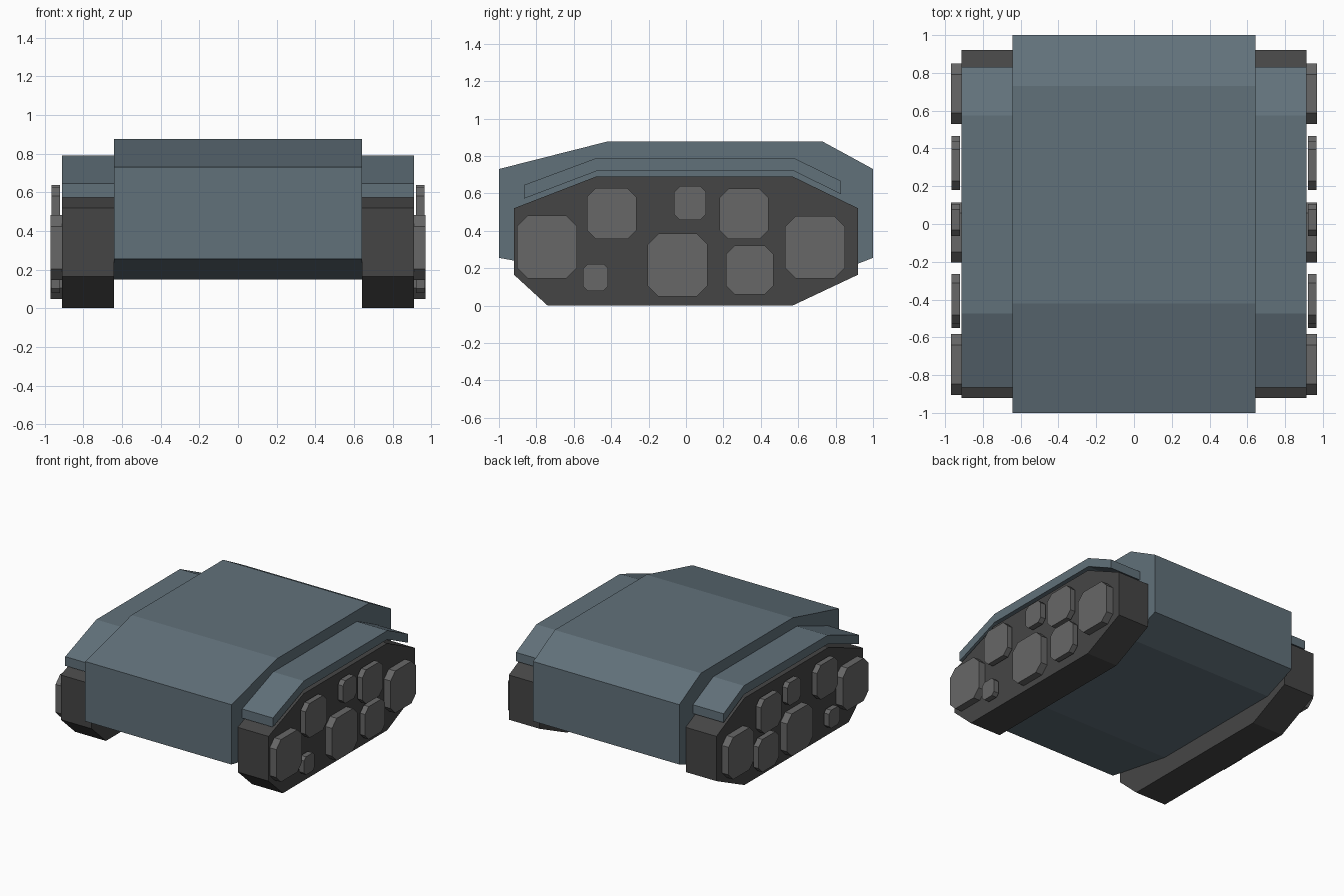
import bpy

if "Cube" in bpy.data.objects:
    bpy.data.objects.remove(bpy.data.objects["Cube"])


def material(name, rgb):
    m = bpy.data.materials.new(name)
    m.diffuse_color = (*rgb, 1)
    m.use_nodes = True
    m.node_tree.nodes["Principled BSDF"].inputs["Base Color"].default_value = m.diffuse_color
    return m


BLUE = material("blue_grey_plate", (0.12, 0.165, 0.195))
DARK = material("dark_track", (0.06, 0.06, 0.06))
GREY = material("wheel_grey", (0.135, 0.135, 0.135))


def prism(name, profile, x0, x1, mat, mirror=False):
    """Extrude a (y, z) outline from x0 to x1, optionally mirrored across x = 0."""
    n = len(profile)
    verts = [(x, y, z) for x in (x0, x1) for y, z in profile]
    faces = [tuple(reversed(range(n))), tuple(range(n, 2 * n))]
    faces += [(i, (i + 1) % n, (i + 1) % n + n, i + n) for i in range(n)]
    mesh = bpy.data.meshes.new(name)
    mesh.from_pydata(verts, [], faces)
    mesh.materials.append(mat)
    obj = bpy.data.objects.new(name, mesh)
    bpy.context.collection.objects.link(obj)
    if mirror:
        mod = obj.modifiers.new("mirror", 'MIRROR')
        mod.use_mirror_merge = False
    return obj


def octagon(y0, y1, z0, z1):
    """Rectangle with cut corners, counter-clockwise seen from +x."""
    c = 0.18 * (y1 - y0)
    return [(y0 + c, z0), (y1 - c, z0), (y1, z0 + c), (y1, z1 - c),
            (y1 - c, z1), (y0 + c, z1), (y0, z1 - c), (y0, z0 + c)]


# Central hull
prism("hull", [(-0.42, 0.15), (0.73, 0.15), (1, 0.255), (1, 0.73),
               (0.73, 0.877), (-0.42, 0.877), (-1, 0.73), (-1, 0.255)],
      -0.642, 0.642, BLUE)

# Track blocks
prism("track", [(-0.74, 0), (0.57, 0), (0.92, 0.165), (0.92, 0.52),
                (0.57, 0.69), (-0.48, 0.69), (-0.92, 0.52), (-0.92, 0.165)],
      0.642, 0.912, DARK, True)

# Fenders: bent plates above the tracks
prism("fender", [(-0.865, 0.572), (-0.475, 0.72), (0.575, 0.72), (0.83, 0.595),
                 (0.83, 0.665), (0.575, 0.79), (-0.475, 0.79), (-0.865, 0.645)],
      0.642, 0.912, BLUE, True)

# Large road wheels touching the tracks
for i, box in enumerate([(-0.904, -0.582, 0.145, 0.482),
                         (-0.205, 0.115, 0.048, 0.384),
                         (0.53, 0.85, 0.145, 0.479)]):
    prism(f"large_wheel_{i + 1}", octagon(*box), 0.912, 0.97, GREY, True)

# Smaller wheels standing slightly proud of the tracks
for i, box in enumerate([(-0.53, -0.265, 0.355, 0.628),
                         (-0.063, 0.107, 0.457, 0.638),
                         (0.18, 0.44, 0.355, 0.625),
                         (0.215, 0.467, 0.06, 0.32),
                         (-0.55, -0.417, 0.078, 0.222)]):
    prism(f"small_wheel_{i + 1}", octagon(*box), 0.922, 0.966, GREY, True)
